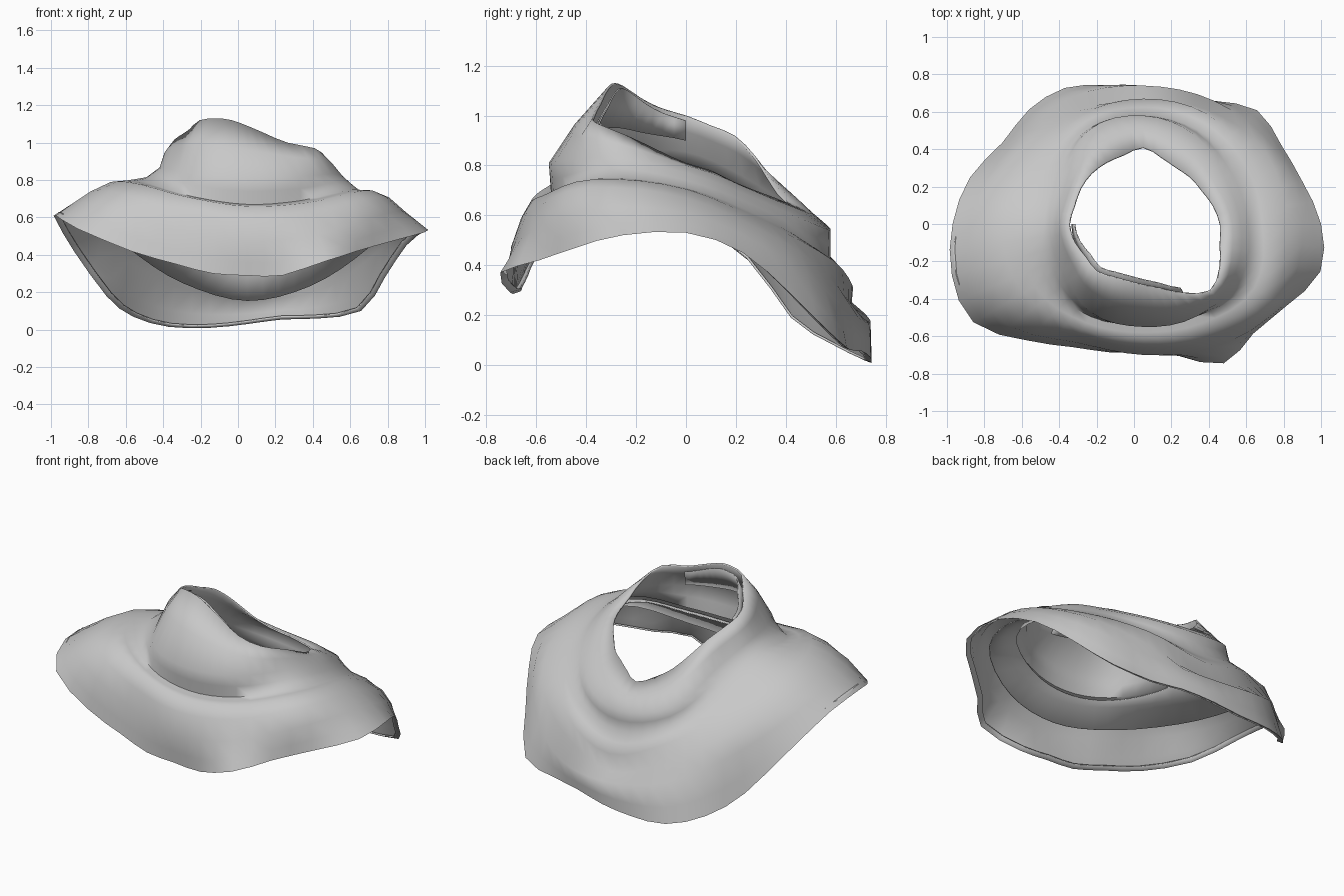
import bpy, bmesh, math

default_cube = bpy.data.objects.get("Cube")
if default_cube:
    bpy.data.objects.remove(default_cube, do_unlink=True)

CENTRE_X = 0.05
STATIONS = 48

cloth = bpy.data.materials.new("grey cloth")
cloth.use_nodes = True
grey = (0.58, 0.58, 0.58, 1)
cloth.diffuse_color = grey
shader = next(n for n in cloth.node_tree.nodes if n.type == 'BSDF_PRINCIPLED')
shader.inputs["Base Color"].default_value = grey
shader.inputs["Roughness"].default_value = 0.8


def spline(a, b, c, d, t):
    """Smooth curve from b to c."""
    return b + 0.5 * t * (c - a + t * (2 * a - 5 * b + 4 * c - d + t * (3 * (b - c) + d - a)))


def around(values, turn):
    """Value at a fraction of a turn, from evenly spaced samples."""
    n = len(values)
    i = int(turn * n)
    return spline(*(values[(i + k) % n] for k in (-1, 0, 1, 2)), turn * n - i)


def ring(radii, heights):
    """Closed loop as (radius, height) at every station."""
    return [(around(radii, s / STATIONS), around(heights, s / STATIONS)) for s in range(STATIONS)]


def offset(loop, inward, down):
    return [(r - inward, z - down) for r, z in loop]


def blend(one, two, t):
    return [(a[0] + (b[0] - a[0]) * t, a[1] + (b[1] - a[1]) * t) for a, b in zip(one, two)]


def sheet(name, loops, first=0, last=STATIONS, thickness=0.01):
    """Cloth surface skinned through loops, over all or part of a turn."""
    bm = bmesh.new()
    closed = last - first == STATIONS
    rows = []
    for loop in loops:
        row = []
        for s in range(first, last if closed else last + 1):
            r, z = loop[s % STATIONS]
            angle = math.tau * s / STATIONS
            row.append(bm.verts.new((CENTRE_X + r * math.cos(angle), r * math.sin(angle), z)))
        rows.append(row)
    for upper, lower in zip(rows, rows[1:]):
        n = len(upper)
        for i in range(n if closed else n - 1):
            j = (i + 1) % n
            bm.faces.new((upper[i], lower[i], lower[j], upper[j]))
    mesh = bpy.data.meshes.new(name)
    bm.to_mesh(mesh)
    bm.free()
    mesh.materials.append(cloth)
    obj = bpy.data.objects.new(name, mesh)
    bpy.context.collection.objects.link(obj)
    solid = obj.modifiers.new("thickness", 'SOLIDIFY')
    solid.thickness = thickness
    solid.offset = -1
    bpy.ops.object.select_all(action='DESELECT')
    obj.select_set(True)
    bpy.context.view_layer.objects.active = obj
    bpy.ops.object.shade_smooth_by_angle(angle=math.radians(75))
    return obj


# Loops start at the model's left and run by way of the back, right and front
rim = ring((.41, .385, .36, .355, .35, .37, .41, .385, .385, .39, .39, .385,
            .4, .385, .36, .36, .33, .32, .33, .36, .43, .51, .475, .425),
           (.81, .78, .74, .71, .69, .67, .65, .69, .75, .84, .92, .96,
            1, 1.03, 1.07, 1.12, 1.13, 1.12, 1.09, 1.05, 1, .97, .92, .86))
fold = ring((.52, .5, .55, .58, .58, .47, .47, .49, .55, .55, .57, .56),
            (.77, .68, .58, .54, .6, .76, .86, .86, .83, .81, .82, .83))
crease = ring((.6, .59, .58, .58, .59, .54, .53, .6, .57, .54, .57, .64),
              (.71, .6, .48, .42, .5, .68, .81, .78, .71, .67, .69, .75))
ridge = ring((.67, .67, .68, .67, .67, .66, .75, .74, .65, .62, .66, .73),
             (.705, .56, .42, .31, .43, .6, .76, .79, .71, .66, .68, .745))
step = ring((.76, .76, .7, .66, .7, .77, .86, .85, .69, .66, .71, .8),
            (.67, .5, .32, .2, .32, .53, .7, .74, .63, .59, .62, .71))
drape = ring((.85, .81, .76, .74, .78, .82, .93, .94, .73, .7, .76, .85),
             (.61, .42, .21, .17, .24, .42, .65, .67, .53, .47, .51, .62))
hem = ring((.95, .88, .85, .86, .76, .73, .74, .77, .84, .865, .87, .96,
            1.02, 1.06, 1.05, .88, .76, .71, .69, .73, .86, .83, .88, .98),
           (.53, .45, .28, .1, .06, .055, .03, .01, .015, .07, .18, .42,
            .58, .61, .54, .42, .35, .3, .29, .29, .37, .42, .47, .52))

# One cloth: collar folded over at its foot, then soft tiers to a hem turned under
neck = offset(blend(rim, fold, .5), -.01, -.01)
sheet("cowl", [rim, neck, fold, blend(fold, crease, .5), crease,
               blend(crease, ridge, .5), ridge, step, drape,
               blend(drape, hem, .6), hem, offset(hem, .03, -.01)])

# Loose lining under the cape
sheet("inner_lining", [offset(crease, .02, .03), offset(ridge, .04, .04),
                       offset(blend(step, drape, .5), .05, .03)], thickness=.006)

# Overlapping end of the cloth tucked inside the collar
quarter = STATIONS // 4
sheet("collar_flap", [offset(rim, .03, .02), offset(neck, .06, .04)],
      first=2 * quarter, last=3 * quarter + 4, thickness=.006)
